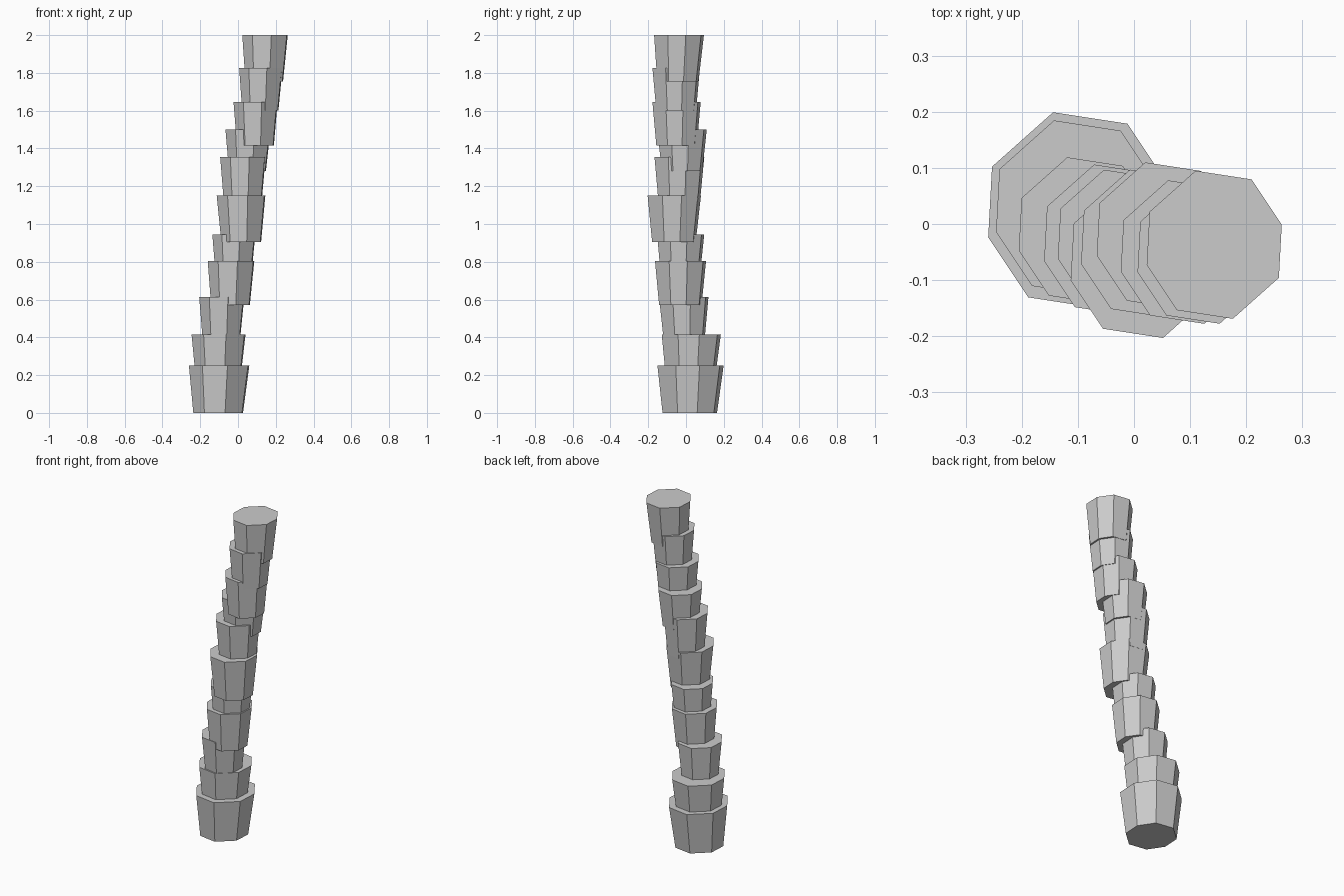
import bpy
import bmesh

cube = bpy.data.objects.get("Cube")
if cube:
    bpy.data.objects.remove(cube, do_unlink=True)

# Single plain grey bark colour
GREY = (0.6, 0.6, 0.6, 1.0)
bark = bpy.data.materials.new("bark_grey")
bark.use_nodes = True
bark.diffuse_color = GREY
bsdf = next(n for n in bark.node_tree.nodes if n.type == 'BSDF_PRINCIPLED')
bsdf.inputs["Base Color"].default_value = GREY
bsdf.inputs["Roughness"].default_value = 0.8

# Slightly uneven eight-sided cross-section: half of it, then its point mirror
half = [(0.94, 0.28), (0.52, 0.91), (-0.26, 1.03), (-0.90, 0.46)]
SECTION = half + [(-x, -y) for x, y in half]


def trunk_segment(name, bottom, top):
    """Closed cup-shaped block; each end is (x, y, z, radius)."""
    bm = bmesh.new()
    rings = []
    for cx, cy, z, r in (bottom, top):
        rings.append([bm.verts.new((cx + r * x, cy + r * y, z)) for x, y in SECTION])
    low, high = rings
    n = len(SECTION)
    for i in range(n):
        j = (i + 1) % n
        bm.faces.new((low[i], low[j], high[j], high[i]))
    bm.faces.new(high)
    bm.faces.new(low[::-1])
    mesh = bpy.data.meshes.new(name)
    bm.to_mesh(mesh)
    bm.free()
    mesh.materials.append(bark)
    obj = bpy.data.objects.new(name, mesh)
    bpy.context.collection.objects.link(obj)
    return obj


# Leaning stack of overlapping segments, from the ground up
SEGMENTS = [
    ((-0.105, 0.020, 0.000, 0.140), (-0.100, 0.024, 0.250, 0.170)),
    ((-0.105, 0.024, 0.200, 0.128), (-0.103, 0.028, 0.416, 0.152)),
    ((-0.088, -0.010, 0.395, 0.106), (-0.086, -0.012, 0.613, 0.127)),
    ((-0.040, -0.030, 0.570, 0.109), (-0.037, -0.029, 0.803, 0.131)),
    ((-0.024, -0.030, 0.730, 0.101), (-0.022, -0.028, 0.945, 0.121)),
    ((0.017, -0.064, 0.905, 0.112), (0.016, -0.062, 1.150, 0.137)),
    ((0.025, -0.036, 1.110, 0.106), (0.026, -0.035, 1.355, 0.128)),
    ((0.050, -0.021, 1.280, 0.104), (0.053, -0.021, 1.500, 0.127)),
    ((0.092, -0.050, 1.415, 0.104), (0.093, -0.050, 1.645, 0.124)),
    ((0.118, -0.052, 1.600, 0.102), (0.121, -0.052, 1.825, 0.122)),
    ((0.139, -0.043, 1.755, 0.106), (0.143, -0.037, 2.000, 0.128)),
]
for i, (bottom, top) in enumerate(SEGMENTS, 1):
    trunk_segment(f"trunk_segment_{i:02d}", bottom, top)
